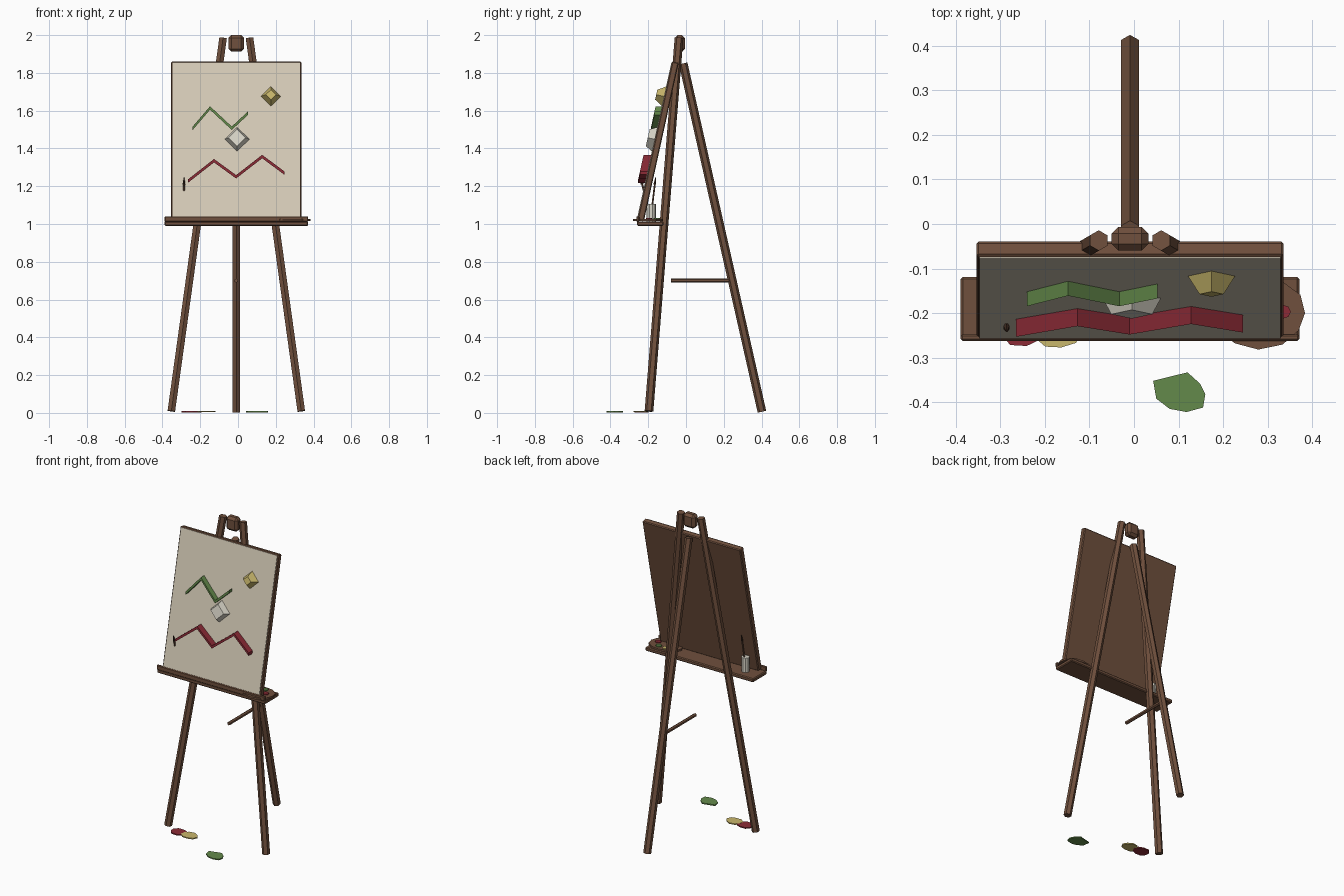
import bpy, bmesh, math
from mathutils import Vector, Matrix

cube = bpy.data.objects.get("Cube")
if cube:
    bpy.data.objects.remove(cube, do_unlink=True)

MID = -0.009                      # centre line of the easel
SLOPE = 0.22                      # backward lean of the canvas
TILT = math.atan(SLOPE)


def material(name, hex_code):
    srgb = [int(hex_code[i:i + 2], 16) / 255 for i in (0, 2, 4)]
    col = [((c + 0.055) / 1.055) ** 2.4 for c in srgb] + [1]
    m = bpy.data.materials.new(name)
    m.use_nodes = True
    m.diffuse_color = col
    m.node_tree.nodes["Principled BSDF"].inputs["Base Color"].default_value = col
    return m


WOOD = material("brown wood", "70503D")
DARK = material("dark bristle", "3E2A20")
CANVAS = material("canvas cream", "D6CCB8")
RED = material("red paint", "8C2B36")
GREEN = material("green paint", "648A4B")
YELLOW = material("yellow paint", "C9B76C")
WHITE = material("off white", "D9D5C8")


def finish(name, bm, mat, matrix=None, bevel=0):
    bmesh.ops.recalc_face_normals(bm, faces=bm.faces)
    mesh = bpy.data.meshes.new(name)
    bm.to_mesh(mesh)
    bm.free()
    mesh.materials.append(mat)
    ob = bpy.data.objects.new(name, mesh)
    bpy.context.collection.objects.link(ob)
    if matrix:
        ob.matrix_world = matrix
    if bevel:
        mod = ob.modifiers.new("Bevel", 'BEVEL')
        mod.width, mod.segments = bevel, 1
    return ob


def box(name, centre, size, mat, bevel=0, tilt=0):
    bm = bmesh.new()
    bmesh.ops.create_cube(bm, size=1, matrix=Matrix.Diagonal((*size, 1)))
    return finish(name, bm, mat, Matrix.Translation(centre) @ Matrix.Rotation(tilt, 4, 'X'), bevel)


def rod(name, a, b, r, mat, r2=None, sides=6):
    a, b = Vector(a), Vector(b)
    bm = bmesh.new()
    bmesh.ops.create_cone(bm, cap_ends=True, segments=sides, radius1=r,
                          radius2=r if r2 is None else r2, depth=(b - a).length)
    turn = (b - a).to_track_quat('Z', 'Y').to_matrix().to_4x4()
    return finish(name, bm, mat, Matrix.Translation((a + b) / 2) @ turn)


def slab(name, outline, z, thick, mat):
    """Flat piece extruded upward from an xy outline."""
    bm = bmesh.new()
    face = bm.faces.new([bm.verts.new((x, y, z)) for x, y in outline])
    ext = bmesh.ops.extrude_face_region(bm, geom=[face])
    bmesh.ops.translate(bm, vec=(0, 0, thick),
                        verts=[v for v in ext["geom"] if isinstance(v, bmesh.types.BMVert)])
    return finish(name, bm, mat)


def oval(cx, cy, rx, ry, sides, wobble=0):
    pts = []
    for i in range(sides):
        a = math.tau * i / sides
        k = 1 + wobble * math.sin(3 * a + cx * 20)
        pts.append((cx + rx * k * math.cos(a), cy + ry * k * math.sin(a)))
    return pts


def canvas_y(z):
    """Depth of the painted surface at a height."""
    return -0.127 - SLOPE * (1.614 - z)


def stroke(name, points, depth, mat, width=0.018):
    """Raised zigzag ribbon standing off the canvas."""
    bm = bmesh.new()
    rings = []
    for x, z in points:
        y = canvas_y(z)
        corners = [(y, -1), (y, 1), (y - depth, 1), (y - depth, -1)]
        rings.append([bm.verts.new((x, cy, z + s * width / 2)) for cy, s in corners])
    for p, q in zip(rings, rings[1:]):
        for i in range(4):
            j = (i + 1) % 4
            bm.faces.new((p[i], p[j], q[j], q[i]))
    bm.faces.new(rings[0])
    bm.faces.new(rings[-1])
    return finish(name, bm, mat)


def gem(name, x, z, r1, r2, depth, mat):
    """Four-sided tapered block on the canvas."""
    normal = Vector((0, -math.cos(TILT), math.sin(TILT)))
    base = Vector((x, canvas_y(z), z))
    return rod(name, base, base + normal * depth, r1, mat, r2, 4)


# Legs, head block and strut
for side, label in ((1, "left"), (-1, "right")):
    rod(f"front_leg_{label}", (MID + side * 0.344, -0.196, 0.009),
        (MID + side * 0.07, -0.037, 1.985), 0.023, WOOD)
rod("rear_leg", (MID, 0.402, 0.006), (MID, -0.015, 1.85), 0.023, WOOD)
box("head_block", (MID, -0.033, 1.956), (0.082, 0.053, 0.088), WOOD, 0.015)
rod("strut", (MID, -0.08, 0.7), (MID, 0.26, 0.7), 0.011, WOOD)

# Tray with front lip
box("tray", (MID, -0.189, 1.002), (0.76, 0.14, 0.024), WOOD, 0.005)
box("tray_lip", (MID, -0.255, 1.026), (0.76, 0.015, 0.03), WOOD, 0.004)

# Canvas and its backing
box("canvas_backing", (MID, -0.148, 1.437), (0.69, 0.035, 0.86), WOOD, 0.005, -TILT)
box("canvas_sheet", (MID, -0.1655, 1.441), (0.676, 0.006, 0.848), CANVAS, 0, -TILT)

# Raised painting
stroke("red_stroke", [(-0.265, 1.227), (-0.127, 1.335), (-0.01, 1.25),
                      (0.128, 1.357), (0.245, 1.27)], 0.041, RED)
stroke("green_stroke", [(-0.24, 1.507), (-0.148, 1.614), (-0.033, 1.507),
                        (0.053, 1.587)], 0.034, GREEN)
gem("yellow_gem", 0.174, 1.675, 0.055, 0.027, 0.045, YELLOW)
gem("white_gem", -0.005, 1.448, 0.067, 0.046, 0.04, WHITE)

# Cup and brushes
rod("cup", (-0.288, -0.185, 1.012), (-0.288, -0.185, 1.105), 0.025, WHITE, sides=10)
for i, tip in enumerate([(-0.286, -0.232, 1.21), (-0.278, -0.165, 1.21)]):
    foot, end = Vector((-0.288, -0.187, 1.03)), Vector(tip)
    rod(f"brush_handle_{i}", foot, end, 0.005, WOOD)
    rod(f"brush_tip_{i}", end, end + (end - foot) * 0.2, 0.008, DARK, 0.002)

# Palette with paint dabs
slab("palette", oval(0.279, -0.2, 0.107, 0.08, 12, 0.03), 1.015, 0.011, WOOD)
for name, mat, x, y in (("red", RED, 0.333, -0.197), ("green", GREEN, 0.3, -0.155),
                        ("yellow", YELLOW, 0.25, -0.15)):
    slab(f"{name}_dab", oval(x, y, 0.019, 0.016, 8), 1.026, 0.006, mat)

# Paint spills on the floor
slab("green_spill", [(0.043, -0.352), (0.12, -0.333), (0.148, -0.358), (0.16, -0.382),
                     (0.155, -0.412), (0.118, -0.422), (0.08, -0.415), (0.05, -0.392)],
     0.003, 0.007, GREEN)
slab("red_spill", oval(-0.25, -0.235, 0.053, 0.04, 9, 0.06), 0.003, 0.007, RED)
slab("yellow_spill", oval(-0.172, -0.24, 0.053, 0.04, 9, 0.06), 0.004, 0.007, YELLOW)
